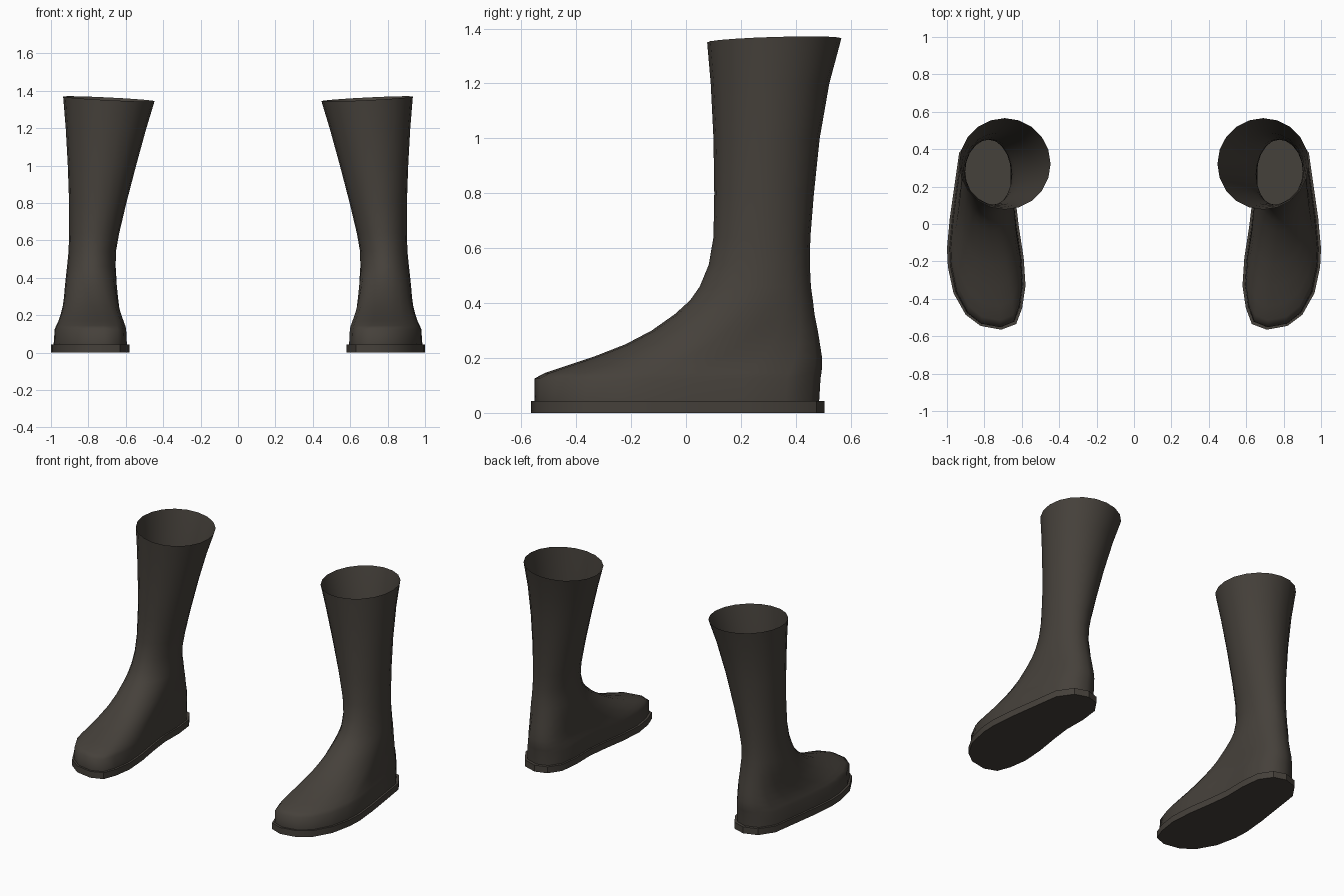
import bpy, bmesh, math

if "Cube" in bpy.data.objects:
    bpy.data.objects.remove(bpy.data.objects["Cube"])

rubber = bpy.data.materials.new("dark_brown_rubber")
rubber.diffuse_color = (0.060, 0.052, 0.043, 1)
rubber.use_nodes = True
rubber.node_tree.nodes["Principled BSDF"].inputs["Base Color"].default_value = rubber.diffuse_color

# Sole outline of one boot (x, y), starting at the toe
OUTLINE = [(0.71, -0.565), (0.82, -0.545), (0.90, -0.485), (0.965, -0.37),
           (0.995, -0.23), (1.0, -0.13), (0.985, 0.03), (0.958, 0.22),
           (0.935, 0.38), (0.87, 0.475), (0.78, 0.505), (0.70, 0.48),
           (0.645, 0.40), (0.63, 0.27), (0.632, 0.12), (0.615, -0.02),
           (0.59, -0.18), (0.58, -0.33), (0.598, -0.45), (0.63, -0.535)]

# Upper sections: z, x min, x max, y min, y max, roundness (0 foot, 1 shaft)
LEVELS = [(0.043, 0.594, 0.986, -0.552, 0.485, 0),
          (0.125, 0.598, 0.980, -0.552, 0.490, 0),
          (0.145, 0.603, 0.972, -0.515, 0.493, 0),
          (0.170, 0.612, 0.960, -0.440, 0.496, 0),
          (0.205, 0.625, 0.948, -0.335, 0.495, 0.1),
          (0.250, 0.636, 0.937, -0.220, 0.488, 0.3),
          (0.300, 0.642, 0.930, -0.125, 0.480, 0.5),
          (0.360, 0.648, 0.925, -0.040, 0.468, 0.7),
          (0.410, 0.651, 0.920, 0.015, 0.462, 0.85),
          (0.460, 0.654, 0.914, 0.050, 0.455, 1),
          (0.540, 0.653, 0.906, 0.083, 0.451, 1),
          (0.640, 0.635, 0.903, 0.100, 0.453, 1),
          (0.800, 0.597, 0.903, 0.103, 0.466, 1),
          (1.000, 0.545, 0.910, 0.100, 0.487, 1),
          (1.200, 0.490, 0.921, 0.090, 0.522, 1),
          (1.357, 0.446, 0.935, 0.077, 0.566, 1)]


def fit(points, x0, x1, y0, y1):
    """Stretch a closed outline into the given rectangle."""
    xs, ys = zip(*points)
    fx = (x1 - x0) / (max(xs) - min(xs))
    fy = (y1 - y0) / (max(ys) - min(ys))
    return [(x0 + (x - min(xs)) * fx, y0 + (y - min(ys)) * fy) for x, y in points]


def loft(name, rings, cap_top, cap_bottom, angle):
    """Skin stacked rings and mirror the result into a pair."""
    bm = bmesh.new()
    vs = [[bm.verts.new(p) for p in ring] for ring in rings]
    n = len(vs[0])
    for low, high in zip(vs, vs[1:]):
        for i in range(n):
            j = (i + 1) % n
            bm.faces.new((low[i], low[j], high[j], high[i]))
    if cap_top:
        bm.faces.new(vs[-1])
    if cap_bottom:
        bm.faces.new(vs[0][::-1])
    mesh = bpy.data.meshes.new(name)
    bm.to_mesh(mesh)
    bm.free()
    mesh.materials.append(rubber)
    ob = bpy.data.objects.new(name, mesh)
    bpy.context.collection.objects.link(ob)
    bpy.ops.object.select_all(action='DESELECT')
    ob.select_set(True)
    bpy.context.view_layer.objects.active = ob
    bpy.ops.object.shade_smooth_by_angle(angle=math.radians(angle))
    ob.modifiers.new("pair", 'MIRROR').use_mirror_merge = False
    return ob


# Flat soles, also the floor inside the boots
loft("boot_soles", [[(x, y, z) for x, y in OUTLINE] for z in (0, 0.043)], True, True, 35)

# Open-topped uppers: foot outline blending into a round shaft
foot = fit(OUTLINE, -1, 1, -1, 1)
rings = []
for z, x0, x1, y0, y1, t in LEVELS:
    section = []
    for i, (x, y) in enumerate(foot):
        a = -math.pi / 2 + i * math.tau / len(foot)
        section.append((x + (math.cos(a) - x) * t, y + (math.sin(a) - y) * t))
    rings.append([(x, y, z) for x, y in fit(section, x0, x1, y0, y1)])
# Slightly slanted rim
rings[-1] = [(x, y, z + 0.05 * (x - 0.69) + 0.03 * (y - 0.32)) for x, y, z in rings[-1]]
loft("boot_uppers", rings, False, False, 60)
